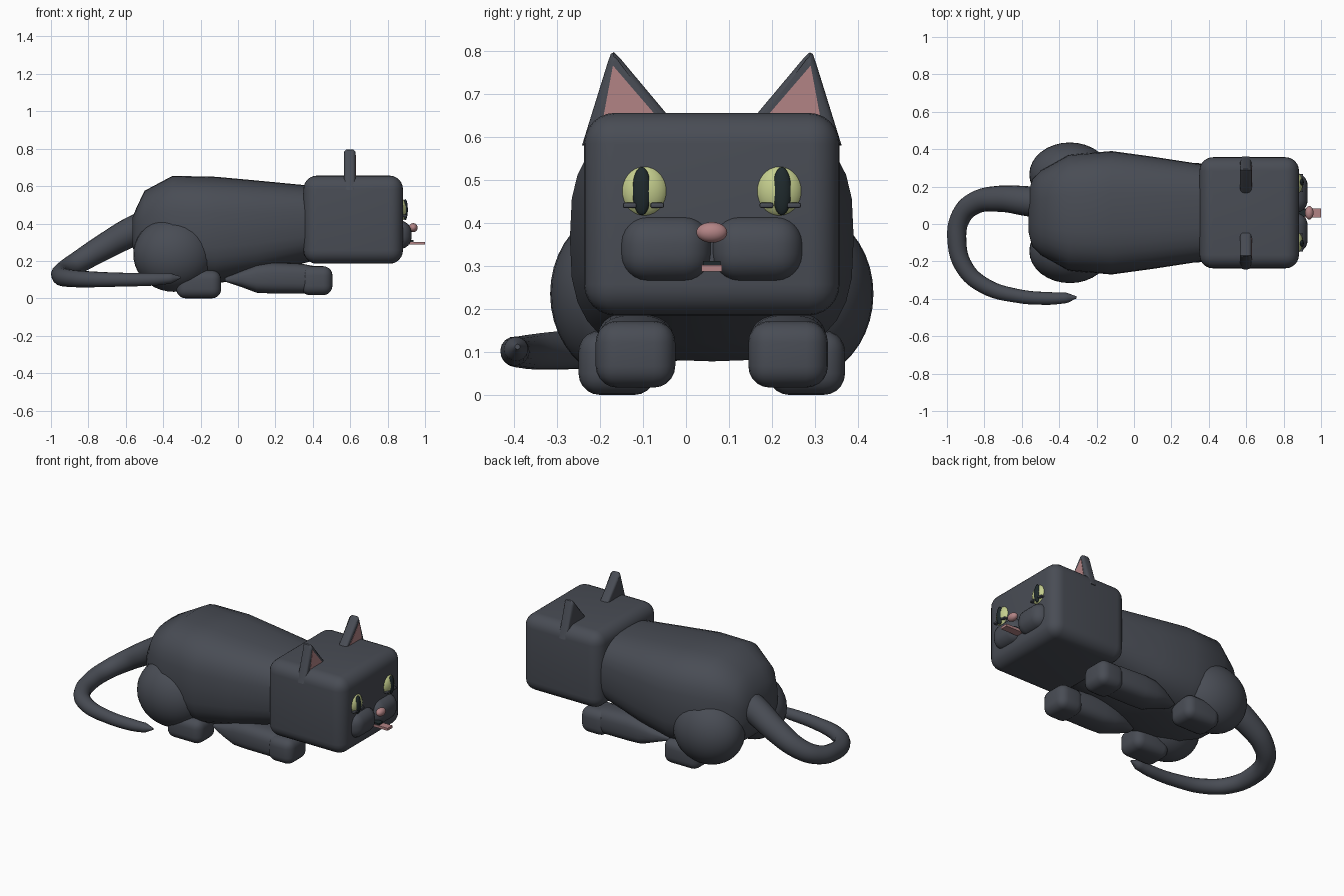
import bpy, bmesh, math
from mathutils import Matrix, Vector

if "Cube" in bpy.data.objects:
    bpy.data.objects.remove(bpy.data.objects["Cube"])

MID = 0.06  # y of the animal's symmetry plane


def material(name, rgb):
    m = bpy.data.materials.new(name)
    m.diffuse_color = (*rgb, 1)
    m.use_nodes = True
    m.node_tree.nodes["Principled BSDF"].inputs["Base Color"].default_value = m.diffuse_color
    return m


FUR = material("charcoal_fur", (0.066, 0.073, 0.09))
PINK = material("pink", (0.45, 0.23, 0.235))
EYE = material("pale_green", (0.56, 0.62, 0.27))
DARK = material("near_black", (0.014, 0.023, 0.026))


def finish(name, bm, mat, angle=40):
    bmesh.ops.recalc_face_normals(bm, faces=bm.faces[:])
    me = bpy.data.meshes.new(name)
    bm.to_mesh(me)
    bm.free()
    me.materials.append(mat)
    me.shade_smooth()
    me.set_sharp_from_angle(angle=math.radians(angle))
    ob = bpy.data.objects.new(name, me)
    bpy.context.collection.objects.link(ob)
    return ob


def box(name, x, y, z, mat, bevel=0.0, segments=5):
    """Rounded box spanning the (min, max) pairs x, y and z."""
    bm = bmesh.new()
    bmesh.ops.create_cube(bm, size=1)
    for v in bm.verts:
        v.co = Vector([(a + b) / 2 + c * abs(b - a)
                       for (a, b), c in zip((x, y, z), v.co)])
    if bevel:
        bmesh.ops.bevel(bm, geom=bm.edges[:], offset=bevel, segments=segments,
                        profile=0.5, affect='EDGES')
    return finish(name, bm, mat)


def ball(name, centre, radii, mat):
    bm = bmesh.new()
    bmesh.ops.create_uvsphere(bm, u_segments=32, v_segments=20, radius=1)
    bm.transform(Matrix.Translation(centre) @ Matrix.Diagonal((*radii, 1)))
    return finish(name, bm, mat)


def loft(name, rings, yc, power, mat, n=32):
    """Skin along x; each ring is (x, bottom, top, half width)."""
    bm = bmesh.new()
    loops = []
    for x, lo, hi, hy in rings:
        loop = []
        for i in range(n):
            a = 2 * math.pi * i / n
            c, s = [math.copysign(abs(t) ** (2 / power), t)
                    for t in (math.cos(a), math.sin(a))]
            loop.append(bm.verts.new((x, yc + hy * c, (lo + hi) / 2 + s * (hi - lo) / 2)))
        loops.append(loop)
    for p, q in zip(loops, loops[1:]):
        for i in range(n):
            j = (i + 1) % n
            bm.faces.new((p[i], p[j], q[j], q[i]))
    bm.faces.new(loops[0])
    bm.faces.new(loops[-1])
    return finish(name, bm, mat, 60)


def plate(name, outline, x0, x1, mat, bevel=0.0):
    """Prism with a (y, z) outline between x0 and x1, with rounded rims."""
    bm = bmesh.new()
    back, front = [[bm.verts.new((x, y, z)) for y, z in outline] for x in (x0, x1)]
    bm.faces.new(back)
    bm.faces.new(front)
    for i in range(len(outline)):
        j = (i + 1) % len(outline)
        bm.faces.new((back[i], back[j], front[j], front[i]))
    if bevel:
        bmesh.ops.recalc_face_normals(bm, faces=bm.faces[:])
        rims = [e for e in bm.edges if abs(e.verts[0].co.x - e.verts[1].co.x) < 1e-5]
        bmesh.ops.bevel(bm, geom=rims, offset=bevel, segments=4,
                        profile=0.5, affect='EDGES')
    return finish(name, bm, mat)


# Torso and head
loft("body", [(-0.565, 0.28, 0.43, 0.10), (-0.545, 0.22, 0.48, 0.18),
              (-0.50, 0.16, 0.575, 0.225), (-0.35, 0.09, 0.655, 0.31),
              (-0.12, 0.078, 0.65, 0.33), (0.10, 0.12, 0.63, 0.30),
              (0.36, 0.19, 0.605, 0.26), (0.44, 0.21, 0.59, 0.24)], MID, 2.9, FUR)
box("head", (0.35, 0.882), (MID - 0.297, MID + 0.297), (0.185, 0.656), FUR, 0.072, 6)

# Paired parts
for s, side in ((-1, "right"), (1, "left")):
    def span(a, b):
        return tuple(sorted((MID + s * a, MID + s * b)))

    def y(a):
        return MID + s * a

    # Legs
    ball(f"haunch_{side}", (-0.343, y(0.205), 0.235), (0.217, 0.171, 0.2), FUR)
    box(f"hind_foot_{side}", (-0.33, -0.09), span(0.13, 0.31), (0, 0.15), FUR, 0.05)
    loft(f"front_leg_{side}", [(-0.07, 0.09, 0.11, 0.03), (0.02, 0.06, 0.15, 0.07),
                               (0.10, 0.03, 0.185, 0.088), (0.18, 0.026, 0.192, 0.09),
                               (0.34, 0.025, 0.185, 0.088), (0.42, 0.03, 0.17, 0.075)],
         y(0.178), 2.8, FUR)
    box(f"front_paw_{side}", (0.335, 0.505), span(0.085, 0.27), (0.017, 0.172), FUR, 0.05)

    # Ears with pink lining
    plate(f"ear_{side}", [(y(0.302), 0.58), (y(0.243), 0.77), (y(0.235), 0.793),
                          (y(0.228), 0.797), (y(0.215), 0.785), (y(0.06), 0.60)],
          0.567, 0.628, FUR, 0.018)
    plate(f"ear_lining_{side}", [(y(0.258), 0.615), (y(0.23), 0.766), (y(0.10), 0.615)],
          0.622, 0.630, PINK)

    # Eyes, slit pupils and short lower lids
    ball(f"eye_{side}", (0.865, y(0.157), 0.474), (0.039, 0.057, 0.063), EYE)
    ball(f"pupil_{side}", (0.894, y(0.163), 0.474), (0.014, 0.022, 0.056), DARK)
    for part, a in (("inner", 0.127), ("outer", 0.191)):
        box(f"{part}_lid_{side}", (0.875, 0.904), span(a - 0.016, a + 0.016),
            (0.435, 0.447), FUR, 0.004, 2)

    # Muzzle half
    box(f"muzzle_{side}", (0.77, 0.928), span(0, 0.213), (0.263, 0.416), FUR, 0.065, 6)

# Nose, mouth and tongue
ball("nose", (0.937, MID, 0.378), (0.023, 0.036, 0.024), PINK)
box("mouth", (0.87, 0.938), (MID - 0.02, MID + 0.02), (0.301, 0.312), DARK)
box("tongue", (0.87, 1.0), (MID - 0.024, MID + 0.024), (0.287, 0.302), PINK)

# Tail curling round to the right: x, y, z, radius
path = [(-0.46, 0.11, 0.40, 0.085), (-0.57, 0.122, 0.355, 0.08),
        (-0.72, 0.135, 0.273, 0.07), (-0.85, 0.112, 0.195, 0.06),
        (-0.925, 0.04, 0.148, 0.054), (-0.947, -0.09, 0.122, 0.051),
        (-0.905, -0.235, 0.108, 0.047), (-0.80, -0.33, 0.102, 0.043),
        (-0.62, -0.385, 0.100, 0.037), (-0.45, -0.398, 0.102, 0.034),
        (-0.36, -0.395, 0.107, 0.028), (-0.308, -0.392, 0.112, 0.006)]
cu = bpy.data.curves.new("tail", 'CURVE')
cu.dimensions = '3D'
cu.bevel_depth = 1.0
cu.bevel_resolution = 6
cu.resolution_u = 6
cu.use_fill_caps = True
sp = cu.splines.new('BEZIER')
sp.bezier_points.add(len(path) - 1)
for p, (px, py, pz, r) in zip(sp.bezier_points, path):
    p.co = (px, py, pz)
    p.radius = r
    p.handle_left_type = p.handle_right_type = 'AUTO'
cu.materials.append(FUR)
tail = bpy.data.objects.new("tail", cu)
bpy.context.collection.objects.link(tail)
bpy.context.view_layer.objects.active = tail
tail.select_set(True)
bpy.ops.object.convert(target='MESH')
bpy.ops.object.shade_smooth_by_angle(angle=math.radians(50))
